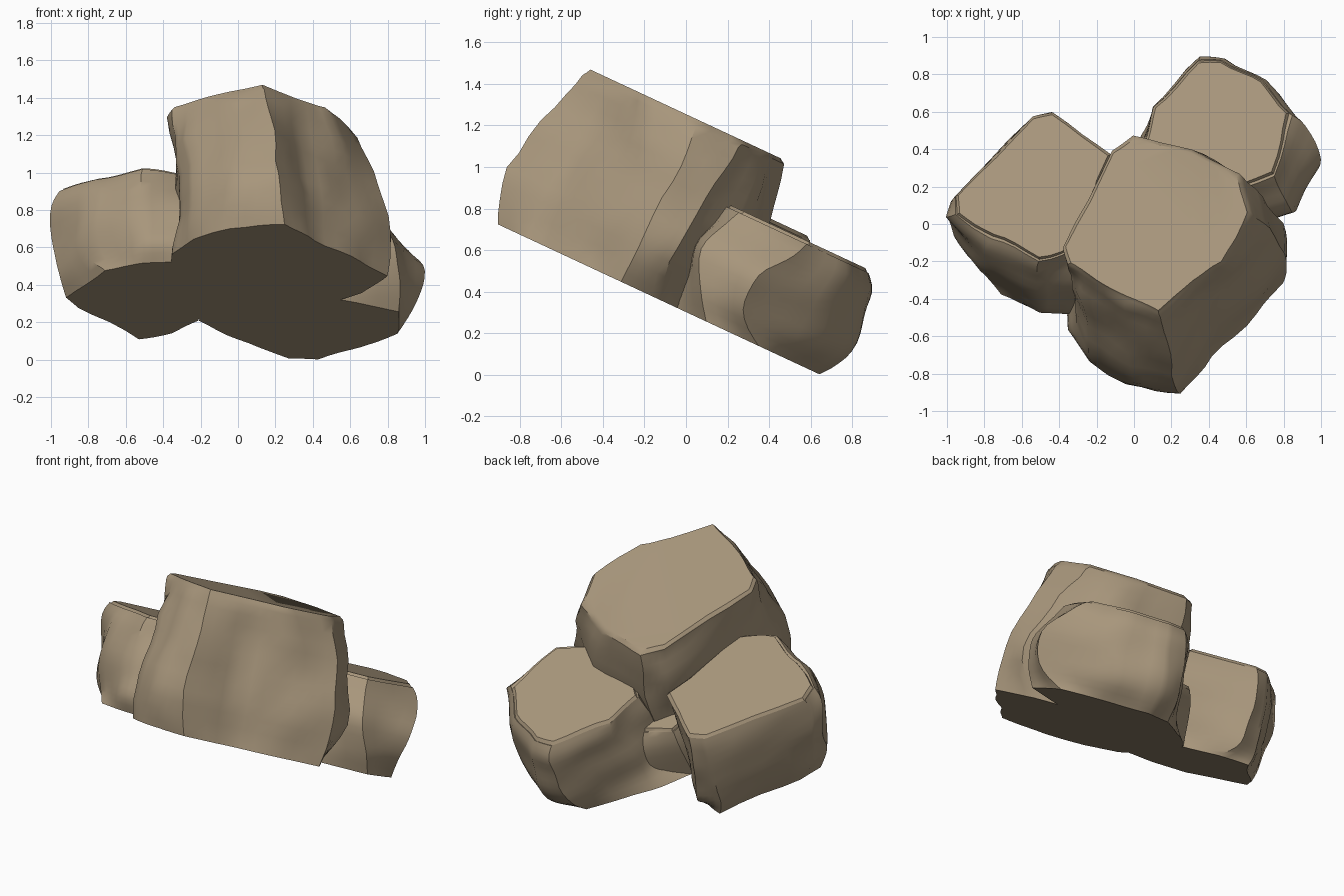
import bpy, bmesh, math
from mathutils import Vector, noise

if "Cube" in bpy.data.objects:
    bpy.data.objects.remove(bpy.data.objects["Cube"])

# The cluster lies on a ground plane tilted 25 degrees about x.
# Points are (x, y) pairs on planes at height w along the tilted normal.
A = math.radians(25)
S, C = math.sin(A), math.cos(A)

stone = bpy.data.materials.new("tan stone")
stone.diffuse_color = (0.39, 0.305, 0.2, 1)
stone.use_nodes = True
stone.node_tree.nodes["Principled BSDF"].inputs["Base Color"].default_value = stone.diffuse_color


def catmull(p0, p1, p2, p3, t):
    return 0.5 * (2 * p1 + (p2 - p0) * t + (2 * p0 - 5 * p1 + 4 * p2 - p3) * t * t
                  + (3 * p1 - p0 - 3 * p2 + p3) * t ** 3)


def rock(name, rings, cuts=4, rows=4, rough=0.022, rim=0.018):
    """Loft matching outlines into a rough block with a chipped top rim."""
    keys = [[Vector((x, y, w)) for x, y in pts] for w, pts in rings]
    n, last = len(keys[0]), len(keys) - 1
    levels = []
    for i in range(last):
        for r in range(rows):
            ks = [keys[max(0, min(last, i + d))] for d in (-1, 0, 1, 2)]
            levels.append([catmull(*[k[j] for k in ks], r / rows) for j in range(n)])
    top = keys[-1]
    mid = sum(top, Vector()) / n
    levels.append([p - Vector((0, 0, rim)) for p in top])
    levels.append([mid + (p - mid) * 0.965 for p in top])
    bm = bmesh.new()
    grid = []
    for lev in levels:
        row = []
        for j in range(n):
            for c in range(cuts):
                p = lev[j].lerp(lev[(j + 1) % n], c / cuts)
                d = noise.noise_vector(p * 5.0) * rough
                p = p + Vector((d.x, d.y, 0))
                row.append(bm.verts.new((p.x, p.y, (p.z - S * p.y) / C)))
        grid.append(row)
    m = n * cuts
    for a, b in zip(grid, grid[1:]):
        for j in range(m):
            k = (j + 1) % m
            bm.faces.new((a[j], a[k], b[k], b[j]))
    caps = [bm.faces.new(grid[0][::-1]), bm.faces.new(grid[-1])]
    bmesh.ops.triangulate(bm, faces=caps)
    bmesh.ops.recalc_face_normals(bm, faces=bm.faces[:])
    me = bpy.data.meshes.new(name)
    bm.to_mesh(me)
    bm.free()
    me.materials.append(stone)
    ob = bpy.data.objects.new(name, me)
    bpy.context.collection.objects.link(ob)
    bpy.ops.object.select_all(action='DESELECT')
    ob.select_set(True)
    bpy.context.view_layer.objects.active = ob
    bpy.ops.object.shade_smooth_by_angle(angle=math.radians(35))
    return ob


# tall front block
rock("large_rock", [
    (0.273, [(.8, -.31), (.67, -.12), (.5, 0), (-.05, .15), (-.2, .05), (-.35, -.4),
             (-.35, -.57), (-.24, -.74), (-.04, -.86), (.25, -.91), (.42, -.71), (.65, -.48)]),
    (0.54, [(.82, -.2), (.8, -.04), (.48, .18), (0, .3), (-.12, .2), (-.32, -.3),
            (-.31, -.5), (-.24, -.67), (-.02, -.81), (.22, -.86), (.38, -.6), (.64, -.39)]),
    (0.9, [(.72, -.03), (.68, .15), (.42, .34), (0, .43), (-.12, .35), (-.34, -.15),
           (-.34, -.3), (-.27, -.41), (-.05, -.56), (.19, -.63), (.33, -.41), (.56, -.21)]),
    (1.137, [(.62, .06), (.56, .28), (.3, .4), (0, .47), (-.12, .39), (-.37, -.13),
             (-.35, -.22), (-.27, -.27), (-.05, -.39), (.12, -.47), (.32, -.31), (.49, -.21)]),
])

# lower block at the back right
rock("right_rock", [
    (0.273, [(.87, .1), (.85, .35), (.66, .5), (.43, .64), (.27, .64), (-.03, .39), (-.2, .2), (.4, -.1)]),
    (0.4, [(.87, .07), (.96, .28), (.7, .62), (.46, .77), (.3, .76), (.02, .42), (-.05, .2), (.4, -.05)]),
    (0.58, [(.83, .08), (1.0, .36), (.73, .71), (.48, .85), (.33, .84), (.06, .5), (0, .3), (.4, 0)]),
    (0.74, [(.78, .2), (.92, .52), (.71, .77), (.48, .89), (.35, .89), (.1, .61), (.02, .38), (.4, .08)]),
    (0.83, [(.75, .27), (.84, .6), (.68, .76), (.46, .87), (.34, .86), (.11, .62), (.04, .42), (.4, .15)]),
])

# lower block on the left
rock("left_rock", [
    (0.273, [(-.2, .2), (-.36, .34), (-.52, .41), (-.86, .04), (-.92, -.07), (-.72, -.38), (-.5, -.46), (-.3, -.48)]),
    (0.38, [(-.19, .22), (-.42, .47), (-.55, .45), (-.93, .03), (-.96, -.07), (-.8, -.28), (-.5, -.46), (-.3, -.46)]),
    (0.55, [(-.15, .27), (-.45, .55), (-.56, .51), (-.96, .08), (-1.0, 0), (-.83, -.22), (-.52, -.38), (-.3, -.38)]),
    (0.76, [(-.12, .33), (-.45, .6), (-.55, .56), (-.97, .14), (-.99, .04), (-.8, -.14), (-.52, -.25), (-.3, -.2)]),
    (0.853, [(-.12, .37), (-.43, .6), (-.54, .57), (-.95, .16), (-.95, .06), (-.76, -.07), (-.51, -.18), (-.3, -.13)]),
])

# small chunk wedged between the three blocks
rock("wedge_rock", [
    (0.273, [(.1, -.1), (.05, .35), (-.2, .21), (-.3, -.1)]),
    (0.5, [(.1, .1), (.05, .42), (-.17, .31), (-.25, .1)]),
    (0.62, [(.08, .2), (.06, .4), (-.14, .34), (-.2, .15)]),
], rough=0.0)
